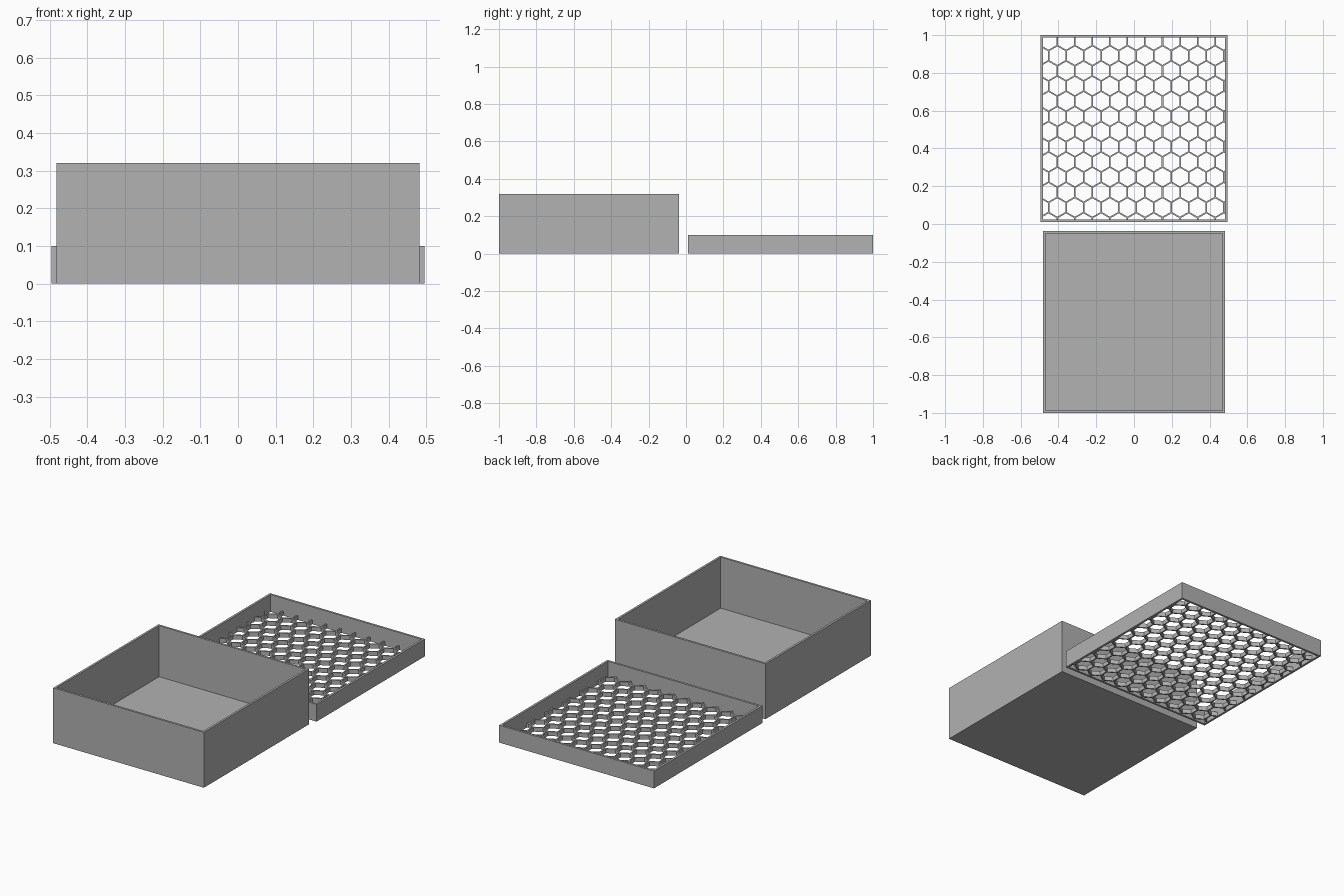
import bpy, bmesh, math

cube = bpy.data.objects.get("Cube")
if cube:
    bpy.data.objects.remove(cube, do_unlink=True)

WALL = 0.0125       # wall thickness of both parts
FLOOR = 0.025       # thickness of floor and honeycomb
HOLE_GAP = 0.008    # width of the honeycomb ribs
PITCH = 0.0928      # spacing of the honeycomb cells

GREY = (0.445, 0.445, 0.445, 1)
grey = bpy.data.materials.new("plain_grey")
grey.use_nodes = True
grey.diffuse_color = GREY
grey.node_tree.nodes["Principled BSDF"].inputs["Base Color"].default_value = GREY


def finish(name, bm):
    bmesh.ops.remove_doubles(bm, verts=bm.verts, dist=0.0002)
    bmesh.ops.recalc_face_normals(bm, faces=bm.faces)
    mesh = bpy.data.meshes.new(name)
    bm.to_mesh(mesh)
    bm.free()
    mesh.materials.append(grey)
    obj = bpy.data.objects.new(name, mesh)
    bpy.context.collection.objects.link(obj)
    return obj


def rect_shell(name, x0, x1, y0, y1, profile, capped):
    """Sweep an (inset, height) profile around a rectangle."""
    bm = bmesh.new()
    rings = [[bm.verts.new(p) for p in ((x0 + i, y0 + i, z), (x1 - i, y0 + i, z),
                                        (x1 - i, y1 - i, z), (x0 + i, y1 - i, z))]
             for i, z in profile]
    pairs = list(zip(rings, rings[1:]))
    if capped:
        bm.faces.new(rings[0])
        bm.faces.new(rings[-1])
    else:
        pairs.append((rings[-1], rings[0]))
    for a, b in pairs:
        for k in range(4):
            n = (k + 1) % 4
            bm.faces.new((a[k], a[n], b[n], b[k]))
    return finish(name, bm)


# Open box
rect_shell("box_tray", -0.482, 0.482, -1.0, -0.038,
           [(0, 0), (0, 0.32), (WALL, 0.32), (WALL, FLOOR)], True)

# Lid rim
LX, LY0, LY1 = 0.4955, 0.01, 1.0
rect_shell("lid_rim", -LX, LX, LY0, LY1,
           [(0, 0), (0, 0.1), (WALL, 0.1), (WALL, 0)], False)

# Honeycomb panel: hexagonal rings that share their outer edges
R = PITCH / math.sqrt(3)
INNER = R - HOLE_GAP / math.sqrt(3)
bm = bmesh.new()


def hexagon(cx, cy, r, z):
    return [bm.verts.new((cx + r * math.sin(a), cy + r * math.cos(a), z))
            for a in (math.radians(60 * k) for k in range(6))]


for row in range(-2, 14):
    cy = 0.0875 + row * 1.5 * R
    shift = 0.0117 + (PITCH / 2 if row % 2 == 0 else 0)
    for col in range(-7, 7):
        cx = shift + col * PITCH
        loops = [hexagon(cx, cy, R, 0), hexagon(cx, cy, INNER, 0),
                 hexagon(cx, cy, INNER, FLOOR), hexagon(cx, cy, R, FLOOR)]
        for a, b in zip(loops, loops[1:]):
            for k in range(6):
                n = (k + 1) % 6
                bm.faces.new((a[k], a[n], b[n], b[k]))
bmesh.ops.remove_doubles(bm, verts=bm.verts, dist=0.0002)

# Trim the honeycomb to the inside of the rim
for co, no in (((LX - WALL, 0, 0), (1, 0, 0)), ((WALL - LX, 0, 0), (-1, 0, 0)),
               ((0, LY1 - WALL, 0), (0, 1, 0)), ((0, LY0 + WALL, 0), (0, -1, 0))):
    bmesh.ops.bisect_plane(bm, geom=bm.verts[:] + bm.edges[:] + bm.faces[:], dist=1e-5,
                           plane_co=co, plane_no=no, clear_outer=True)
finish("lid_honeycomb", bm)
